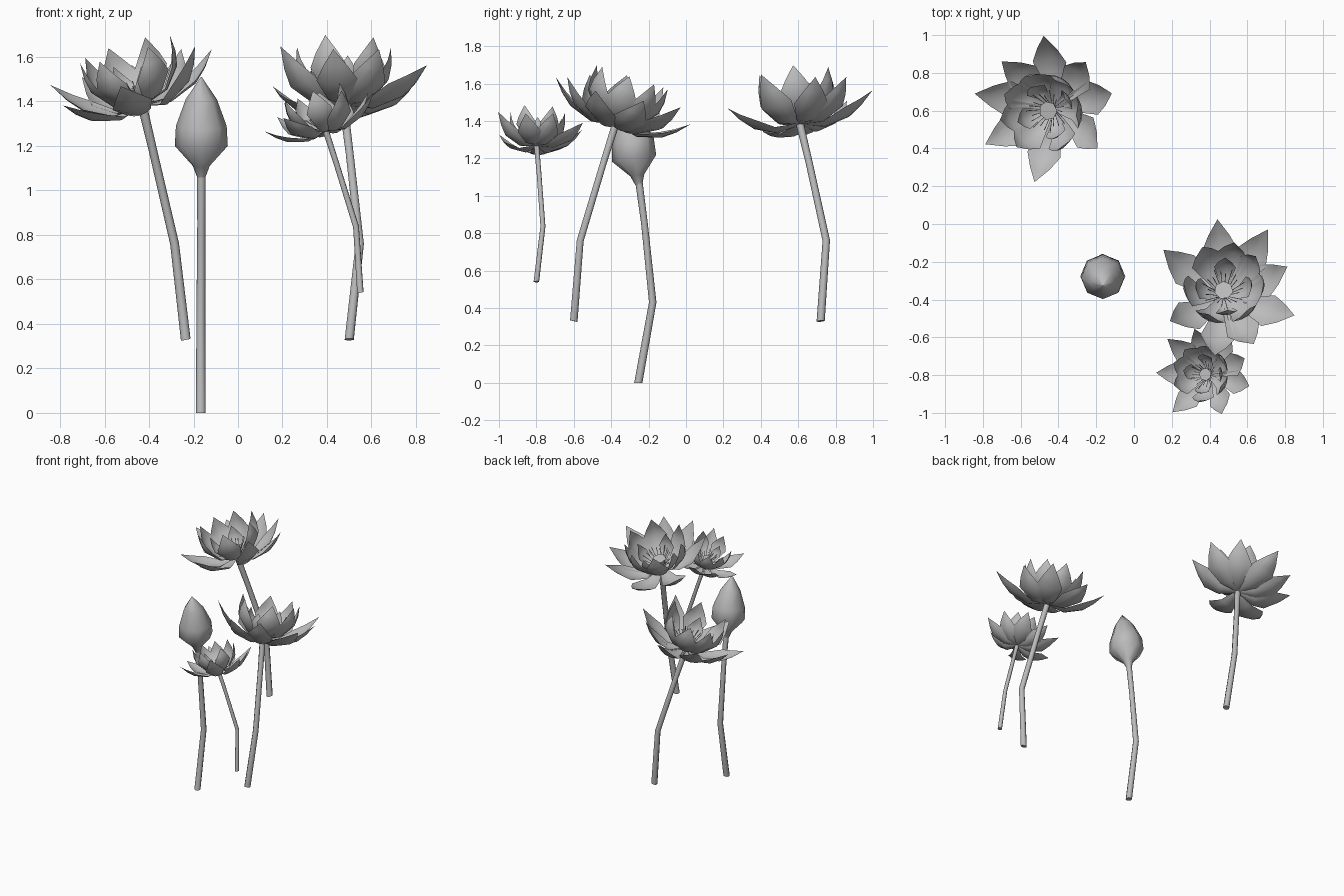
import bpy, bmesh
from math import sin, cos, pi, radians
from mathutils import Matrix, Vector

cube = bpy.data.objects.get("Cube")
if cube:
    bpy.data.objects.remove(cube)

grey = bpy.data.materials.new("soft grey")
grey.use_nodes = True
grey.diffuse_color = (0.5, 0.5, 0.5, 1)
grey.node_tree.nodes["Principled BSDF"].inputs["Base Color"].default_value = (0.5, 0.5, 0.5, 1)


def finish(bm, name, matrix, angle=60):
    """Turn a bmesh into a placed, smooth shaded object."""
    bmesh.ops.remove_doubles(bm, verts=bm.verts, dist=0.0002)
    bm.transform(matrix)
    mesh = bpy.data.meshes.new(name)
    bm.to_mesh(mesh)
    bm.free()
    mesh.materials.append(grey)
    obj = bpy.data.objects.new(name, mesh)
    bpy.context.collection.objects.link(obj)
    bpy.ops.object.select_all(action='DESELECT')
    obj.select_set(True)
    bpy.context.view_layer.objects.active = obj
    bpy.ops.object.shade_smooth_by_angle(angle=radians(angle))


def loft(bm, path, radii, sides=8):
    """Tube along a path with a radius at each point and closed ends."""
    path = [Vector(p) for p in path]
    turn = Vector((0, 0, 1)).rotation_difference(path[-1] - path[0])
    rings = []
    for p, r in zip(path, radii):
        rings.append([bm.verts.new(p + turn @ Vector((r * cos(2 * pi * i / sides),
                                                      r * sin(2 * pi * i / sides), 0)))
                      for i in range(sides)])
    for a, b in zip(rings, rings[1:]):
        for i in range(sides):
            j = (i + 1) % sides
            bm.faces.new((a[i], a[j], b[j], b[i]))
    bm.faces.new(rings[0][::-1])
    bm.faces.new(rings[-1])


def petal(bm, angle, control, tip, width):
    """Kite-shaped cupped petal following a quadratic curve in (radius, height)."""
    spin = Matrix.Rotation(radians(angle), 3, 'Z')
    c, e = Vector(control), Vector(tip)
    rows = []
    for t, w in ((0, 0.18), (0.3, 0.6), (0.65, 1), (0.83, 0.6), (1, 0)):
        mid = c * 2 * t * (1 - t) + e * t * t
        tangent = (c * (1 - 2 * t) + e * t).normalized()
        half = w * width
        row = []
        for s in (-1, -0.5, 0, 0.5, 1):
            lift = 0.3 * half * s * s
            row.append(bm.verts.new(spin @ Vector((0.012 + mid.x - tangent.y * lift,
                                                   half * s,
                                                   mid.y + tangent.x * lift))))
        rows.append(row)
    for a, b in zip(rows, rows[1:]):
        for i in range(4):
            bm.faces.new((a[i], a[i + 1], b[i + 1], b[i]))


# Outer petals: angle, reach and tip height
OUTER = ((16, .375, .14), (49, .35, .16), (90, .395, .14), (130, .34, .17),
         (165, .37, .2), (208, .37, .13), (261, .365, .16), (330, .345, .21))
MIDDLE = (300, 0, 62, 110, 150, 188, 235)
INNER = (30, 120, 200, 290)

STEM = ((0, 0, 0), (-0.05, 0.03, 0.43), (-0.145, -0.06, 0.84), (-0.195, -0.11, 1.05))


def lotus(prefix, base, turn, scale):
    """One open flower on a bent stem, standing at base."""
    place = (Matrix.Translation(base) @ Matrix.Rotation(radians(turn), 4, 'Z')
             @ Matrix.Scale(scale, 4))
    lean = Vector((0, 0, 1)).rotation_difference(Vector((-0.31, -0.13, 1)))
    head = place @ Matrix.Translation(STEM[-1]) @ lean.to_matrix().to_4x4()

    bm = bmesh.new()
    loft(bm, STEM, (0.022, 0.02, 0.019, 0.021))
    finish(bm, prefix + "_stem", place)

    bm = bmesh.new()
    for angle, reach, height in OUTER:
        petal(bm, angle, (0.2, -0.09), (reach, height), 0.093)
    for angle in MIDDLE:
        petal(bm, angle, (0.235, 0.03), (0.2, 0.27), 0.086)
    for angle in INNER:
        petal(bm, angle, (0.16, 0.02), (0.135, 0.19), 0.058)
    finish(bm, prefix + "_petals", head, 40)

    # Seed pod in the middle
    bm = bmesh.new()
    loft(bm, ((0, 0, 0), (0, 0, 0.05), (0, 0, 0.085)), (0.02, 0.032, 0.05), 7)
    finish(bm, prefix + "_seed_pod", head)

    # Ring of fine stamens
    bm = bmesh.new()
    for i in range(22):
        a = 2 * pi * i / 22
        out = Vector((cos(a), sin(a), 0))
        reach = 0.085 + 0.015 * (i % 3)
        loft(bm, (out * 0.025 + Vector((0, 0, 0.02)),
                  out * reach * 0.75 + Vector((0, 0, 0.08)),
                  out * reach + Vector((0, 0, 0.11))), (0.002, 0.002, 0.003), 3)
    finish(bm, prefix + "_stamens", head)


lotus("back_right_flower", (-0.235, 0.72, 0.33), 0, 1)
lotus("left_flower", (0.5, -0.6, 0.33), -113, 1)
lotus("small_flower", (0.55, -0.8, 0.54), -30, 0.69)

# Closed bud on its own stem
bm = bmesh.new()
loft(bm, ((-0.167, -0.255, 0), (-0.167, -0.178, 0.43), (-0.165, -0.222, 0.85),
          (-0.165, -0.255, 1.1)), (0.022, 0.02, 0.018, 0.02))
finish(bm, "bud_stem", Matrix())

# Bud rings: height, radius and forward position
bm = bmesh.new()
profile = ((1.06, 0.019, -.252), (1.11, 0.038, -.26), (1.2, 0.119, -.277),
           (1.29, 0.114, -.285), (1.41, 0.07, -.305), (1.51, 0.002, -.325))
loft(bm, [(-0.165, y, z) for z, r, y in profile], [r for z, r, y in profile])
finish(bm, "bud", Matrix())
